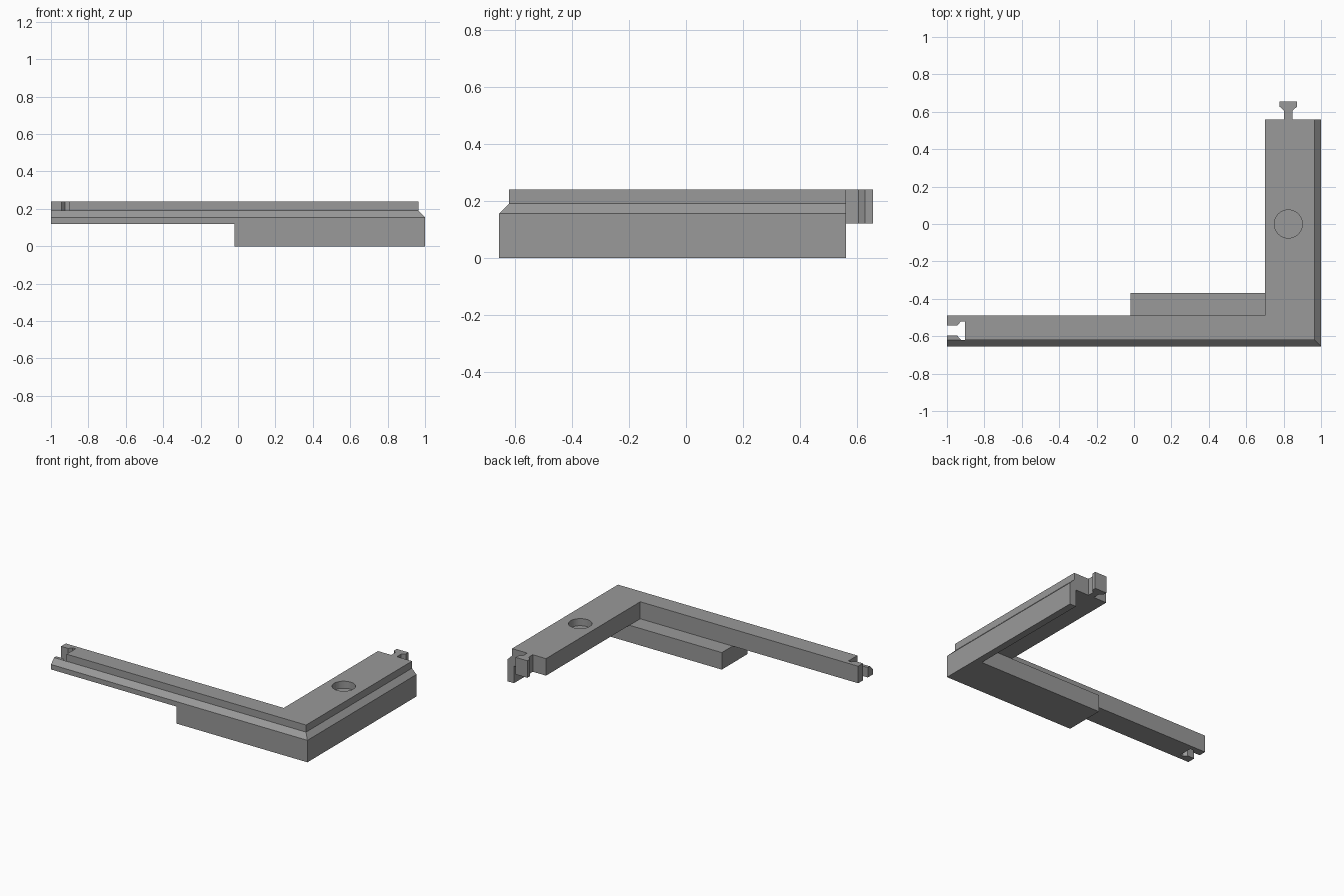
import bpy, bmesh, math

if "Cube" in bpy.data.objects:
    bpy.data.objects.remove(bpy.data.objects["Cube"])

grey = bpy.data.materials.new("plain grey")
grey.diffuse_color = (0.32, 0.32, 0.32, 1)
grey.use_nodes = True
grey.node_tree.nodes["Principled BSDF"].inputs["Base Color"].default_value = grey.diffuse_color


def loft(name, levels):
    """Closed solid from matching outlines: levels = [(z, [(x, y), ...]), ...]"""
    bm = bmesh.new()
    rings = [[bm.verts.new((x, y, z)) for x, y in pts] for z, pts in levels]
    n = len(rings[0])
    for a, b in zip(rings, rings[1:]):
        for i in range(n):
            j = (i + 1) % n
            bm.faces.new((a[i], a[j], b[j], b[i]))
    bm.faces.new(rings[0][::-1])
    bm.faces.new(rings[-1])
    bmesh.ops.recalc_face_normals(bm, faces=bm.faces[:])
    me = bpy.data.meshes.new(name)
    bm.to_mesh(me)
    bm.free()
    me.materials.append(grey)
    ob = bpy.data.objects.new(name, me)
    bpy.context.collection.objects.link(ob)
    return ob


def prism(name, pts, z0, z1):
    return loft(name, [(z0, pts), (z1, pts)])


def box(name, x0, x1, y0, y1, z0, z1):
    return prism(name, [(x0, y0), (x1, y0), (x1, y1), (x0, y1)], z0, z1)


XO, YO, YE = 1.0, -0.655, 0.56      # outer side, front side, back end
XI, YI = 0.70, -0.49                # inner sides of the two arms
Z0, Z1, Z2, Z3 = 0.12, 0.155, 0.19, 0.24
INSET, SY = 0.035, -0.57            # bevel width, slot centre line

# back half of the keyhole slot, from its bottom to its mouth
slot_back = [(-0.903, SY + 0.05), (-0.925, SY + 0.05), (-0.945, SY + 0.027), (-1, SY + 0.027)]
slot_front = [(x, 2 * SY - y) for x, y in reversed(slot_back)]


def corner(d):
    return [(XO - d, YO + d), (XO - d, YE), (XI, YE), (XI, YI), (-1, YI)]


def lower_outline(d):
    return [(-1, YO + d)] + corner(d) + slot_back[::-1] + slot_front[::-1]


# L-shaped rail: bevelled lower layer with the slot running through it
lower_pts = lambda d: [(-1, YO + d)] + corner(d) + slot_back[::-1] + slot_front[::-1]
rail_lower = loft("rail_lower", [(Z0, lower_pts(0)), (Z1, lower_pts(0)), (Z2, lower_pts(INSET))])

# upper layer, open at the front of the slot
rail_upper = prism("rail_upper", [(-0.903, YO + INSET)] + corner(INSET) + slot_back[::-1], Z2, Z3)

# round recess in the short arm
N = 48
circle = [(0.825 + 0.075 * math.cos(2 * math.pi * i / N),
           0.075 * math.sin(2 * math.pi * i / N)) for i in range(N)]
cutter = prism("recess_cutter", circle, Z2 - 0.05, Z3 + 0.05)
cutter.hide_render = True
cutter.hide_viewport = True
cut = rail_upper.modifiers.new("recess", 'BOOLEAN')
cut.operation = 'DIFFERENCE'
cut.solver = 'EXACT'
cut.object = cutter

# foot block under the long arm and thin skirt under the short arm
box("foot_block", -0.02, XO, YO, -0.37, 0, Z0)
box("side_skirt", 0.95, XO, -0.37, YE, 0, Z0)

# flared connector key at the back end
half = [(0.022, YE), (0.022, 0.605), (0.046, 0.627), (0.046, 0.655)]
key = [(0.825 + x, y) for x, y in half] + [(0.825 - x, y) for x, y in reversed(half)]
prism("connector_key", key, Z0, Z3)
